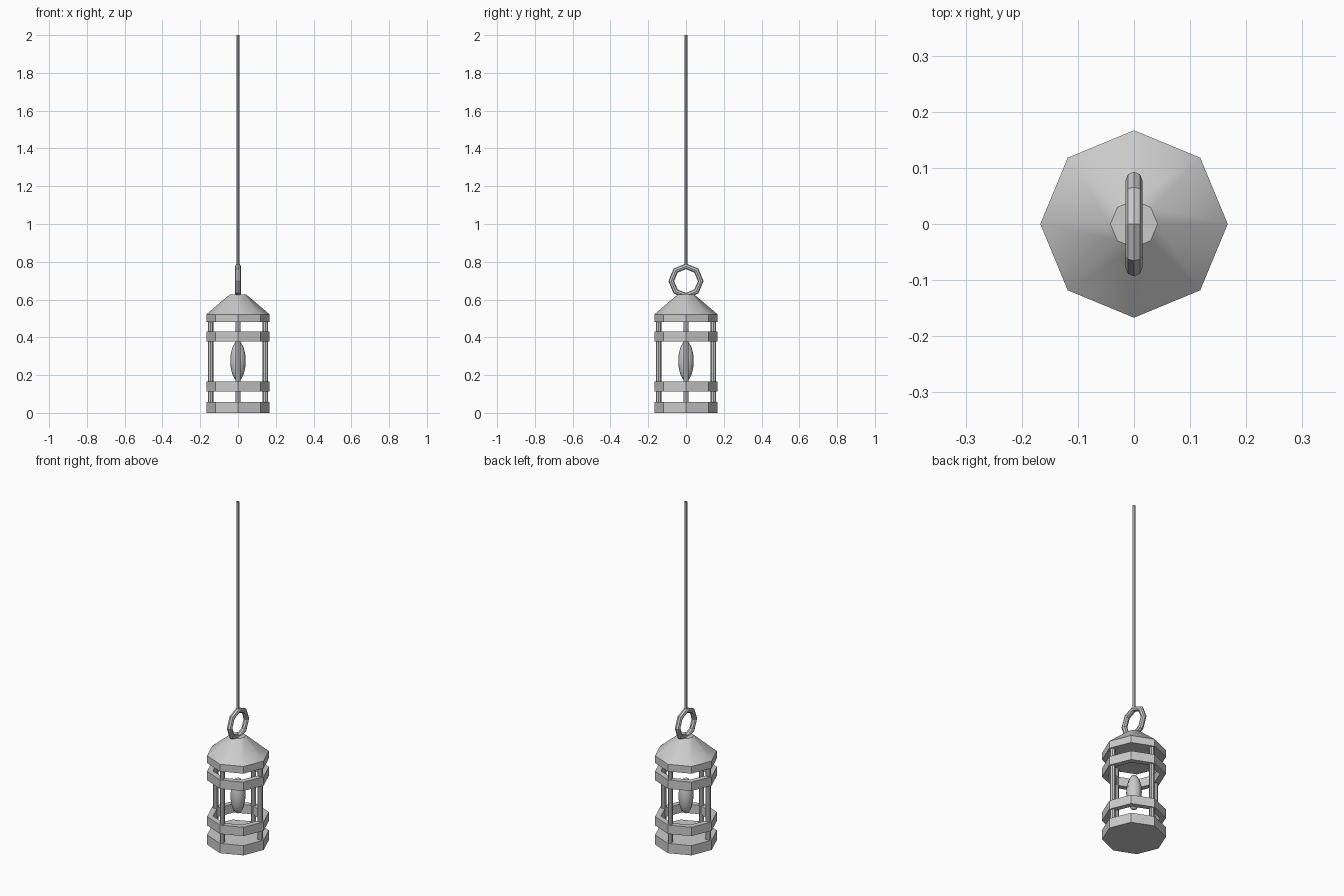
import bpy, bmesh, math
from mathutils import Vector

if "Cube" in bpy.data.objects:
    bpy.data.objects.remove(bpy.data.objects["Cube"])

TAU = math.tau


def lathe(name, profile, sides=8, centre=(0, 0), closed=False, caps=True, smooth=None):
    """Revolve (radius, z) points about a vertical axis."""
    bm = bmesh.new()
    rings = [[bm.verts.new((centre[0] + r * math.cos(TAU * i / sides),
                            centre[1] + r * math.sin(TAU * i / sides), z))
              for i in range(sides)] for r, z in profile]
    pairs = list(zip(rings, rings[1:]))
    if closed:
        pairs.append((rings[-1], rings[0]))
    elif caps:
        bm.faces.new(rings[0][::-1])
        bm.faces.new(rings[-1])
    for a, b in pairs:
        for i in range(sides):
            j = (i + 1) % sides
            bm.faces.new((a[i], a[j], b[j], b[i]))
    return finish(name, bm, smooth)


def finish(name, bm, smooth=None):
    bmesh.ops.recalc_face_normals(bm, faces=bm.faces)
    mesh = bpy.data.meshes.new(name)
    bm.to_mesh(mesh)
    bm.free()
    ob = bpy.data.objects.new(name, mesh)
    bpy.context.collection.objects.link(ob)
    if smooth:
        bpy.ops.object.select_all(action='DESELECT')
        ob.select_set(True)
        bpy.context.view_layer.objects.active = ob
        bpy.ops.object.shade_smooth_by_angle(angle=math.radians(smooth))
    return ob


R = 0.167

# base plate and roof
lathe("base", [(R, 0), (R, 0.057)])
lathe("roof", [(R, 0.48), (R, 0.522), (0.042, 0.628)], smooth=40)

# open octagonal bands
for name, z0, z1 in (("lower_band", 0.113, 0.165), ("upper_band", 0.378, 0.43)):
    lathe(name, [(R, z0), (R, z1), (0.135, z1), (0.135, z0)], closed=True)

# four upright posts
for k in range(4):
    a = TAU * k / 4
    lathe(f"post_{k + 1}", [(0.014, 0.04), (0.014, 0.49)],
          centre=(0.145 * math.cos(a), 0.145 * math.sin(a)))

# flame
bm = bmesh.new()
bmesh.ops.create_uvsphere(bm, u_segments=8, v_segments=8, radius=1)
for v in bm.verts:
    v.co = Vector((v.co.x * 0.041, v.co.y * 0.041, 0.275 + v.co.z * 0.105))
finish("flame", bm, smooth=60)

# hanging ring: octagonal loop standing in the YZ plane
bm = bmesh.new()
N, M = 8, 8
loop = []
for i in range(N):
    a = TAU * i / N
    row = []
    for j in range(M):
        b = TAU * j / M
        r = 0.078 + 0.015 * math.cos(b)
        row.append(bm.verts.new((0.015 * math.sin(b), r * math.cos(a),
                                 0.698 + r * math.sin(a))))
    loop.append(row)
for i in range(N):
    for j in range(M):
        i2, j2 = (i + 1) % N, (j + 1) % M
        bm.faces.new((loop[i][j], loop[i2][j], loop[i2][j2], loop[i][j2]))
finish("hanging_ring", bm)

# hanging rod, open ended
lathe("hanging_rod", [(0.009, 0.775), (0.009, 2.0)], caps=False)
